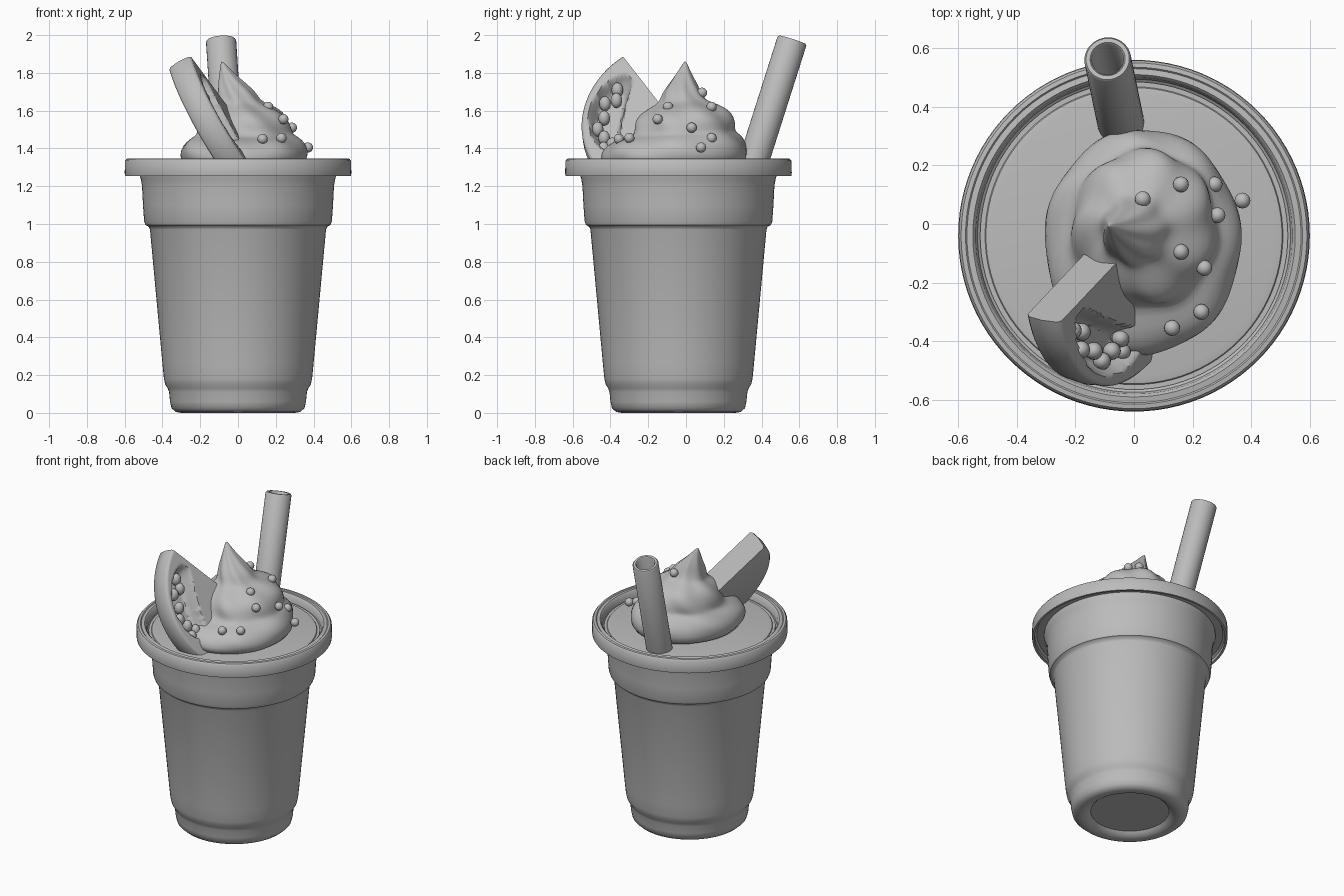
import bpy, bmesh, math
from mathutils import Vector

cube = bpy.data.objects.get("Cube")
if cube:
    bpy.data.objects.remove(cube, do_unlink=True)

grey = bpy.data.materials.new("plain_grey")
grey.use_nodes = True
grey.diffuse_color = (0.5, 0.5, 0.5, 1)
grey.node_tree.nodes["Principled BSDF"].inputs["Base Color"].default_value = (0.5, 0.5, 0.5, 1)


def finish(name, bm, angle=40):
    bmesh.ops.recalc_face_normals(bm, faces=bm.faces)
    mesh = bpy.data.meshes.new(name)
    bm.to_mesh(mesh)
    bm.free()
    mesh.materials.append(grey)
    obj = bpy.data.objects.new(name, mesh)
    bpy.context.collection.objects.link(obj)
    bpy.ops.object.select_all(action="DESELECT")
    obj.select_set(True)
    bpy.context.view_layer.objects.active = obj
    bpy.ops.object.shade_smooth_by_angle(angle=math.radians(angle))
    return obj


def loft(name, rings, wrap=False, angle=40):
    """Skin closed rings of points; cap the ends, or join last to first."""
    bm = bmesh.new()
    loops = [[bm.verts.new(p) for p in ring] for ring in rings]
    pairs = list(zip(loops, loops[1:]))
    if wrap:
        pairs.append((loops[-1], loops[0]))
    else:
        bm.faces.new(loops[0])
        bm.faces.new(loops[-1])
    n = len(loops[0])
    for a, b in pairs:
        for i in range(n):
            j = (i + 1) % n
            bm.faces.new((a[i], a[j], b[j], b[i]))
    return finish(name, bm, angle)


def circle(center, r, x_dir=Vector((1, 0, 0)), y_dir=Vector((0, 1, 0)), n=96):
    turn = [math.tau * i / n for i in range(n)]
    return [Vector(center) + r * (math.cos(t) * x_dir + math.sin(t) * y_dir) for t in turn]


def lathe(name, profile):
    return loft(name, [circle((0, CUP_Y, z), r) for r, z in profile])


def balls(name, places, radius, scale=(1, 1, 1)):
    bm = bmesh.new()
    for p in places:
        made = bmesh.ops.create_uvsphere(bm, u_segments=16, v_segments=10, radius=radius)
        bmesh.ops.scale(bm, vec=scale, verts=made["verts"])
        bmesh.ops.translate(bm, vec=p, verts=made["verts"])
    return finish(name, bm, 180)


CUP_Y = -0.04

# Tapered cup with a stepped foot, a wide collar and a recessed base
lathe("cup", [
    (0.24, 0.03), (0.25, 0.02), (0.27, 0.005), (0.30, 0), (0.33, 0.005), (0.352, 0.025),
    (0.36, 0.06), (0.365, 0.11), (0.372, 0.13), (0.385, 0.15), (0.392, 0.18), (0.40, 0.26),
    (0.466, 0.97), (0.472, 0.985), (0.49, 0.995), (0.497, 1.015), (0.503, 1.10),
    (0.508, 1.20), (0.515, 1.24), (0.525, 1.27), (0.525, 1.30)])

# Lid with an overhanging lip and a shallow groove around its floor
lathe("lid", [
    (0.51, 1.28), (0.57, 1.285), (0.582, 1.275), (0.584, 1.255), (0.598, 1.255), (0.6, 1.27),
    (0.598, 1.335), (0.59, 1.345), (0.575, 1.347), (0.57, 1.342), (0.55, 1.345),
    (0.54, 1.335), (0.534, 1.295), (0.525, 1.288), (0.515, 1.29), (0.505, 1.305), (0.48, 1.31)])

# Hollow leaning straw
low, high = Vector((-0.045, 0.345, 1.29)), Vector((-0.09, 0.563, 1.975))
axis = (high - low).normalized()
side = axis.cross(Vector((0, 1, 0))).normalized()
front = axis.cross(side)
straw = [(low, 0.08), (high - axis * 0.008, 0.08), (high, 0.074),
         (high, 0.06), (high - axis * 0.008, 0.054), (low, 0.054)]
loft("straw", [circle(c, r, side, front, 32) for c, r in straw], wrap=True)


# Whipped cream: (height, centre x, centre y, radius x, radius y, ridge depth)
levels = [
    (1.29, 0.03, -0.06, 0.31, 0.36, 0.00), (1.34, 0.03, -0.06, 0.335, 0.385, 0.01),
    (1.39, 0.03, -0.06, 0.337, 0.385, 0.02), (1.43, 0.03, -0.055, 0.315, 0.36, 0.03),
    (1.46, 0.035, -0.04, 0.28, 0.32, 0.03), (1.475, 0.035, -0.02, 0.25, 0.27, 0.03),
    (1.51, 0.035, -0.01, 0.245, 0.265, 0.03), (1.55, 0.035, -0.01, 0.235, 0.258, 0.04),
    (1.59, 0.03, -0.01, 0.21, 0.232, 0.05), (1.62, 0.02, -0.01, 0.17, 0.185, 0.05),
    (1.64, 0.01, -0.015, 0.13, 0.14, 0.04), (1.66, 0, -0.02, 0.112, 0.115, 0.04),
    (1.70, -0.01, -0.025, 0.098, 0.098, 0.05), (1.74, -0.03, -0.02, 0.075, 0.075, 0.05),
    (1.78, -0.05, -0.015, 0.05, 0.05, 0.04), (1.82, -0.068, -0.01, 0.027, 0.027, 0.02),
    (1.85, -0.08, -0.005, 0.011, 0.011, 0), (1.86, -0.086, -0.005, 0.003, 0.003, 0)]


def cream_ring(z, cx, cy, rx, ry, ridge):
    ring = []
    for i in range(96):
        t = math.tau * i / 96
        k = 1 + ridge * math.cos(7 * t + 22 * z)
        # Tilt the layers a little so that they read as one swirl
        lift = 0.015 * math.sin(t) * min(1, (z - 1.29) * 10) * min(1, rx * 5)
        ring.append((cx + rx * k * math.cos(t), cy + ry * k * math.sin(t), z + lift))
    return ring


cream = loft("whipped_cream", [cream_ring(*v) for v in levels], angle=80)
smooth = cream.modifiers.new("smooth", "SUBSURF")
smooth.levels = smooth.render_levels = 1

# Fruit wedge, in a leaning frame: along the cut, outward, and across the thickness
apex = Vector((-0.07, -0.07, 1.53))
cut = Vector((-0.5, -0.53, 0.68)).normalized()
out = Vector((0.145, -0.83, -0.535))
out = (out - cut * out.dot(cut)).normalized()
thick = cut.cross(out).normalized()
if thick.x < 0:
    thick = -thick
R, HALF = 0.48, 0.068


def wedge_point(r, t, h):
    return apex + r * (math.cos(t) * cut + math.sin(t) * out) + h * thick


def hollow(r, t):
    """Depth of the seed hollow, with steep sides and a flat floor."""
    d = math.hypot((r - 0.35) / 0.09, (t - math.radians(46)) / math.radians(40))
    return 0.085 * max(0, min(1, (1.0 - d) * 3)) ** 0.7


sections = []
for i in range(49):
    t = math.radians(96) * i / 48
    rim = [(R - 0.012, -HALF), (R, -HALF + 0.012), (R + 0.006, 0), (R, HALF - 0.012),
           (R - 0.012, HALF)]
    face = [0.46 - 0.44 * k / 36 for k in range(37)]
    section = [(0.02, -HALF)] + rim + [(r, HALF - hollow(r, t)) for r in face]
    sections.append([wedge_point(r, t, h) for r, h in section])
loft("fruit_wedge", sections, angle=50)

# Seeds resting in the hollow: (radius, angle)
seeds = [(0.37, 20), (0.34, 29), (0.39, 35), (0.37, 48), (0.40, 58), (0.37, 67),
         (0.39, 77), (0.34, 76)]
balls("fruit_seeds", [wedge_point(r, math.radians(t), 0.02) for r, t in seeds],
      0.036, (0.85, 0.85, 1.1))

# Round sprinkles on the cream
balls("sprinkles", [
    (0.03, 0.085, 1.695), (0.16, 0.135, 1.62), (0.275, 0.135, 1.455),
    (0.37, 0.08, 1.405), (0.285, 0.03, 1.51), (0.16, -0.095, 1.62),
    (0.24, -0.15, 1.555), (0.23, -0.30, 1.455), (0.13, -0.355, 1.45)], 0.027)
